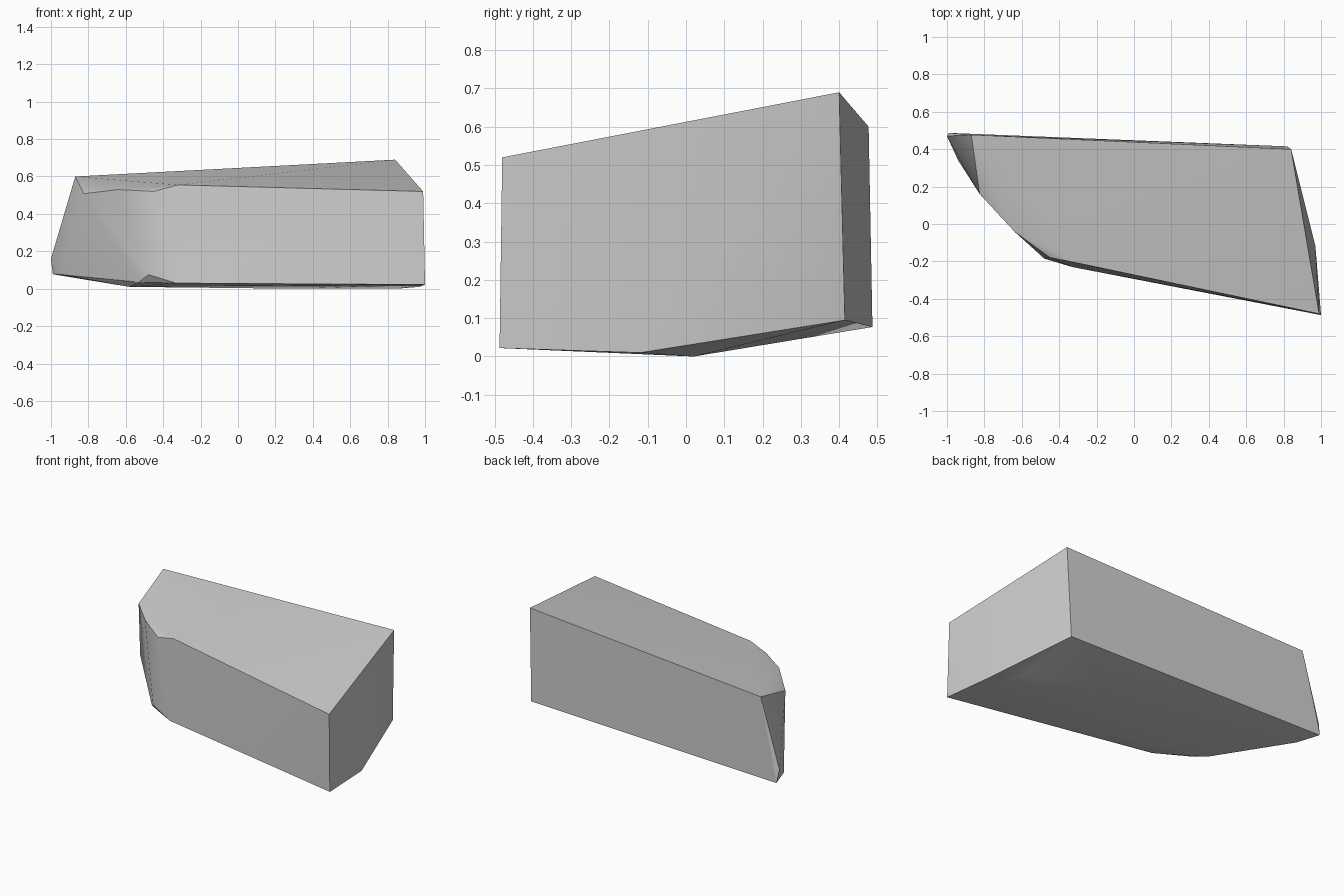
import bpy, bmesh, math

cube = bpy.data.objects.get("Cube")
if cube:
    bpy.data.objects.remove(cube, do_unlink=True)

# Stone colour
grey = bpy.data.materials.new("stone_grey")
grey.use_nodes = True
tone = (0.6, 0.6, 0.6, 1)
grey.diffuse_color = tone
grey.node_tree.nodes["Principled BSDF"].inputs["Base Color"].default_value = tone

# Upper rim: sloping top with a rounded front right corner
upper_rim = [
    (0.84, 0.40, 0.69), (0.99, -0.48, 0.52), (-0.32, -0.205, 0.555),
    (-0.45, -0.18, 0.52), (-0.64, -0.04, 0.53), (-0.825, 0.16, 0.508),
    (-0.87, 0.477, 0.60),
]
# Lower rim: slightly wider outline
lower_rim = [
    (0.82, 0.415, 0.095), (0.97, -0.12, 0.01), (1.0, -0.487, 0.022),
    (-0.33, -0.23, 0.03), (-0.48, -0.185, 0.075), (-0.53, -0.125, 0.035),
    (-0.94, 0.34, 0.075), (-1.0, 0.47, 0.16), (-0.99, 0.487, 0.077),
]
# Shallow keel under the block
keel = [(0.85, 0.02, 0.0), (0.3, 0.02, 0.0), (-0.58, -0.03, 0.01)]

# Wrap the corners in one faceted block
bm = bmesh.new()
for corner in upper_rim + lower_rim + keel:
    bm.verts.new(corner)
result = bmesh.ops.convex_hull(bm, input=bm.verts[:])
spare = {g for g in result["geom_interior"] + result["geom_unused"]
         if isinstance(g, bmesh.types.BMVert)}
bmesh.ops.delete(bm, geom=list(spare), context="VERTS")
bmesh.ops.recalc_face_normals(bm, faces=bm.faces[:])
mesh = bpy.data.meshes.new("stone_block")
bm.to_mesh(mesh)
bm.free()
mesh.materials.append(grey)

block = bpy.data.objects.new("stone_block", mesh)
bpy.context.collection.objects.link(block)
bpy.ops.object.select_all(action="DESELECT")
block.select_set(True)
bpy.context.view_layer.objects.active = block
bpy.ops.object.shade_smooth_by_angle(angle=math.radians(30))
